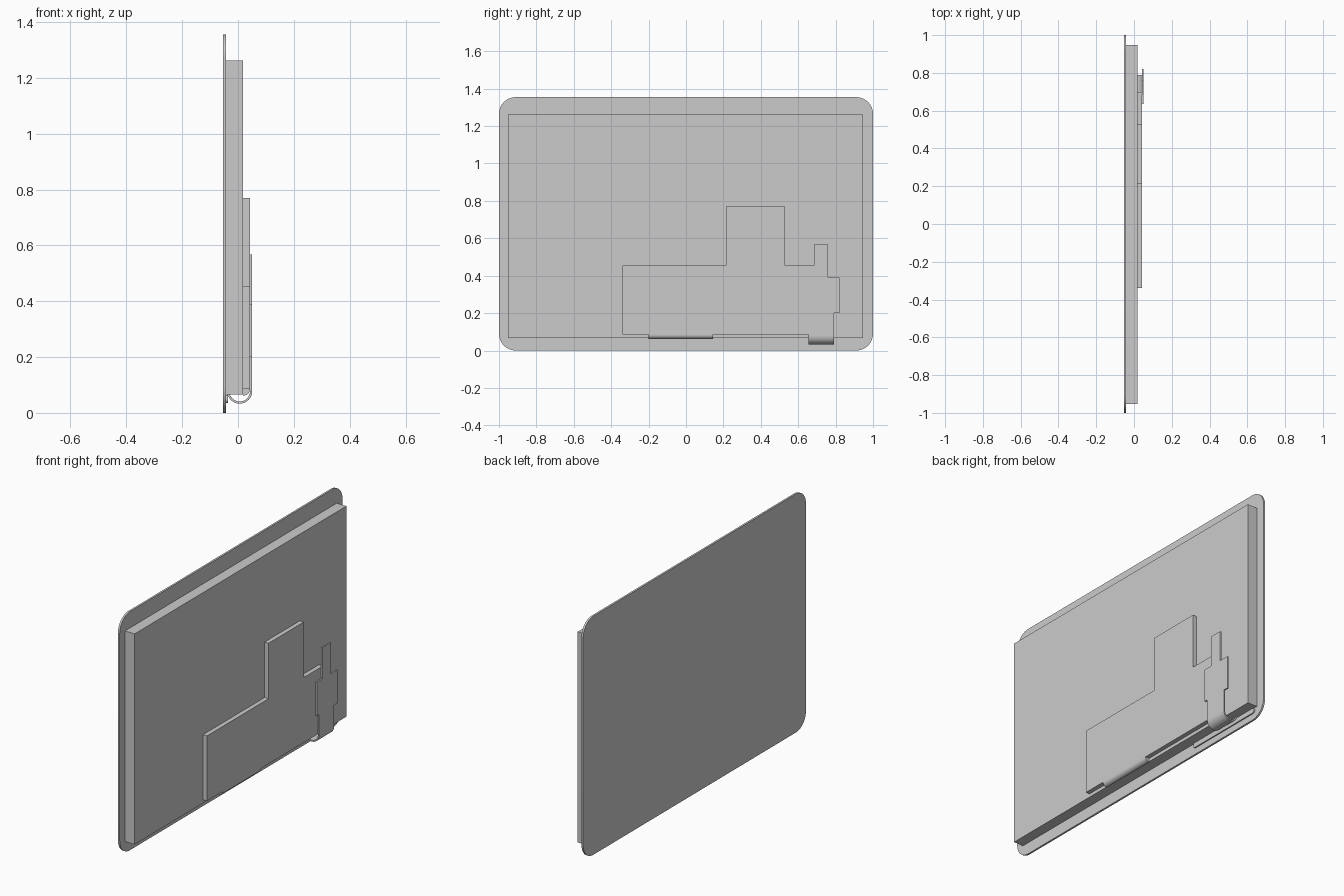
import bpy
import bmesh
from math import pi, sin, cos, radians

cube = bpy.data.objects.get("Cube")
if cube:
    bpy.data.objects.remove(cube, do_unlink=True)

grey = bpy.data.materials.new("light_grey")
grey.use_nodes = True
grey.diffuse_color = (0.6, 0.6, 0.6, 1)
grey.node_tree.nodes["Principled BSDF"].inputs["Base Color"].default_value = (0.6, 0.6, 0.6, 1)


def extrude(name, points, vector, smooth=False):
    """Extrude a flat outline along a vector into a closed solid."""
    bm = bmesh.new()
    face = bm.faces.new([bm.verts.new(p) for p in points])
    result = bmesh.ops.extrude_face_region(bm, geom=[face])
    moved = [g for g in result["geom"] if isinstance(g, bmesh.types.BMVert)]
    bmesh.ops.translate(bm, verts=moved, vec=vector)
    bmesh.ops.recalc_face_normals(bm, faces=bm.faces)
    mesh = bpy.data.meshes.new(name)
    bm.to_mesh(mesh)
    bm.free()
    mesh.materials.append(grey)
    obj = bpy.data.objects.new(name, mesh)
    bpy.context.collection.objects.link(obj)
    if smooth:
        bpy.ops.object.select_all(action="DESELECT")
        obj.select_set(True)
        bpy.context.view_layer.objects.active = obj
        bpy.ops.object.shade_smooth_by_angle(angle=radians(30))
    return obj


def plate(name, outline, x0, x1, smooth=False):
    """Plate from a (y, z) outline between two x depths."""
    return extrude(name, [(x0, y, z) for y, z in outline], (x1 - x0, 0, 0), smooth)


def band(name, profile, y0, y1):
    """Bent sheet from an (x, z) profile swept along y."""
    return extrude(name, [(x, y0, z) for x, z in profile], (0, y1 - y0, 0), True)


def arc(cx, cz, r, start, end, steps=16):
    angles = [start + (end - start) * i / steps for i in range(steps + 1)]
    return [(cx + r * cos(a), cz + r * sin(a)) for a in angles]


def rounded(y0, y1, z0, z1, r):
    corners = [(y1 - r, z1 - r), (y0 + r, z1 - r), (y0 + r, z0 + r), (y1 - r, z0 + r)]
    return [p for i, (y, z) in enumerate(corners)
            for p in arc(y, z, r, i * pi / 2, (i + 1) * pi / 2, 10)]


# Cover glass and display body
plate("cover_glass", rounded(-1, 1, 0, 1.355, 0.09), -0.054, -0.043, True)
plate("display_body", [(-0.953, 0.066), (0.947, 0.066), (0.947, 1.262), (-0.953, 1.262)],
      -0.043, 0.018)

# Stepped circuit board on the back of the display
plate("circuit_board", [(-0.34, 0.085), (0.7, 0.085), (0.7, 0.455), (0.53, 0.455),
                        (0.53, 0.77), (0.213, 0.77), (0.213, 0.455), (-0.34, 0.455)],
      0.018, 0.043)

# Flat cable tail lying on the board
plate("cable_tail", [(0.655, 0.078), (0.79, 0.078), (0.79, 0.2), (0.82, 0.2),
                     (0.82, 0.39), (0.76, 0.39), (0.76, 0.567), (0.685, 0.567),
                     (0.685, 0.39), (0.635, 0.39), (0.635, 0.2), (0.655, 0.2)],
     0.043, 0.051)

# Cable bend wrapping under the display
bend_x, bend_z = 0.006, 0.078
band("cable_bend", arc(bend_x, bend_z, 0.045, pi, 2 * pi)
     + arc(bend_x, bend_z, 0.037, 2 * pi, pi), 0.655, 0.79)

# Cable strip bonded to the glass
plate("cable_strip", rounded(0.437, 0.93, 0.036, 0.064, 0.012), -0.043, -0.036, True)

# Short cable curling from the board to the display's lower edge
band("short_cable", [(0.018, 0.085), (0.018, 0.062)]
     + arc(0.02, 0.085, 0.023, 1.5 * pi, 2 * pi), -0.2, 0.145)
